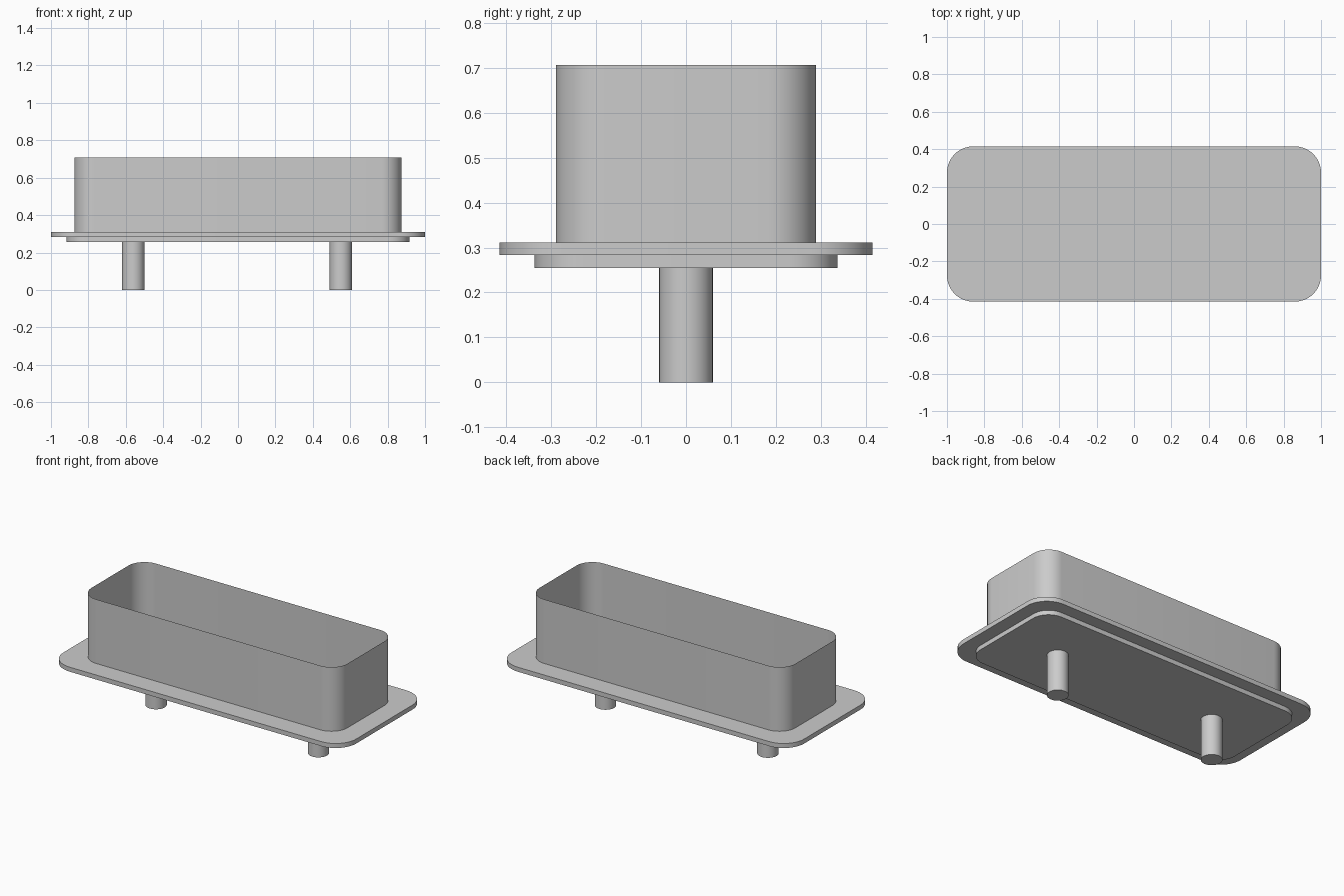
import bpy, bmesh, math

if "Cube" in bpy.data.objects:
    bpy.data.objects.remove(bpy.data.objects["Cube"])

SEG = 10  # segments per rounded corner


def rounded_ring(bm, hx, hy, r, z):
    """Vertex loop of a rounded rectangle, counter-clockwise."""
    verts = []
    for i, (sx, sy) in enumerate([(1, 1), (-1, 1), (-1, -1), (1, -1)]):
        for k in range(SEG + 1):
            a = math.pi / 2 * (i + k / SEG)
            verts.append(bm.verts.new((sx * (hx - r) + r * math.cos(a),
                                       sy * (hy - r) + r * math.sin(a), z)))
    return verts


def loft(name, sections, capped):
    """Skin a stack of rounded rectangles from bottom to top."""
    bm = bmesh.new()
    rings = [rounded_ring(bm, *s) for s in sections]
    for low, high in zip(rings, rings[1:]):
        n = len(low)
        for i in range(n):
            j = (i + 1) % n
            bm.faces.new((low[i], low[j], high[j], high[i]))
    if capped:
        bm.faces.new(rings[0][::-1])
        bm.faces.new(rings[-1])
    mesh = bpy.data.meshes.new(name)
    bm.to_mesh(mesh)
    bm.free()
    obj = bpy.data.objects.new(name, mesh)
    bpy.context.collection.objects.link(obj)
    smooth(obj)
    return obj


def smooth(obj):
    bpy.ops.object.select_all(action='DESELECT')
    obj.select_set(True)
    bpy.context.view_layer.objects.active = obj
    bpy.ops.object.shade_smooth_by_angle(angle=math.radians(30))


# Stepped base: small lower plate under a wide flange
loft("flange_base", [(0.917, 0.337, 0.11, 0.255), (0.917, 0.337, 0.11, 0.283),
                     (1.0, 0.415, 0.14, 0.283), (1.0, 0.415, 0.14, 0.311)], True)

# Thin-walled can, open at the top
loft("can_wall", [(0.875, 0.29, 0.11, 0.311), (0.875, 0.29, 0.11, 0.707)], False)

# Two round pins
for side, x in (("left", -0.56), ("right", 0.55)):
    bpy.ops.mesh.primitive_cylinder_add(vertices=32, radius=0.06, depth=0.255,
                                        location=(x, 0, 0.1275))
    pin = bpy.context.object
    pin.name = side + "_pin"
    smooth(pin)
